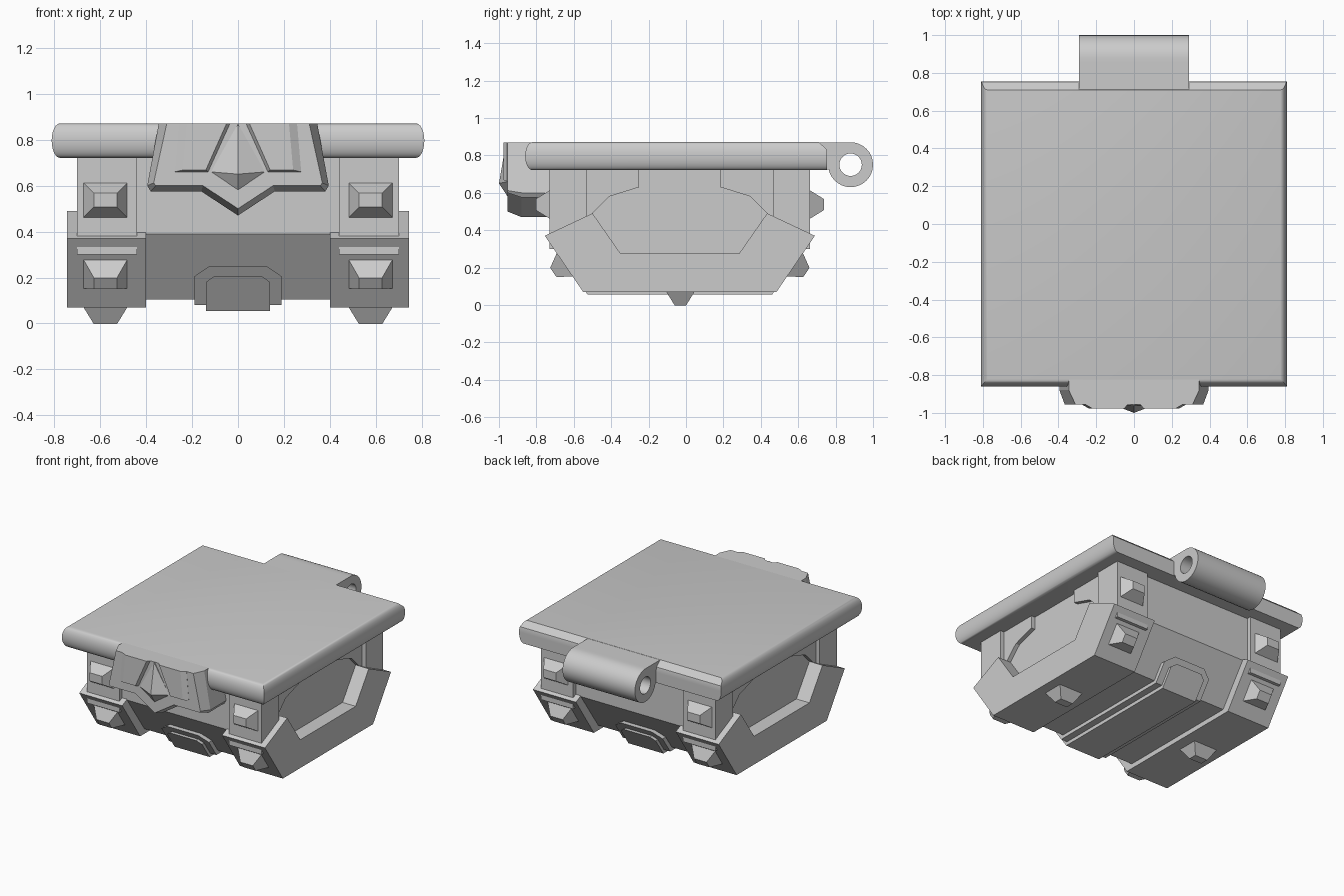
import bpy, bmesh
from math import sin, cos, pi, radians
from mathutils import Vector

old = bpy.data.objects.get("Cube")
if old:
    bpy.data.objects.remove(old, do_unlink=True)

grey = bpy.data.materials.new("plain_grey")
grey.use_nodes = True
grey.diffuse_color = (0.6, 0.6, 0.6, 1)
grey.node_tree.nodes["Principled BSDF"].inputs["Base Color"].default_value = (0.6, 0.6, 0.6, 1)

MID = -0.033          # y of the body's own symmetry plane
SIDES = (("left", 1), ("right", -1))
ENDS = (("front", 1), ("back", -1))


def flip(y, s):
    """Mirror a front y coordinate to the back when s is -1."""
    return MID + s * (y - MID)


def finish(name, bm, smooth=False):
    bmesh.ops.recalc_face_normals(bm, faces=bm.faces[:])
    mesh = bpy.data.meshes.new(name)
    bm.to_mesh(mesh)
    bm.free()
    mesh.materials.append(grey)
    if smooth:
        for p in mesh.polygons:
            p.use_smooth = True
        mesh.set_sharp_from_angle(angle=radians(30))
    obj = bpy.data.objects.new(name, mesh)
    bpy.context.collection.objects.link(obj)
    return obj


def loft(name, rings, closed=False, smooth=False):
    """Join equal rings of points; cap the ends unless closed."""
    bm = bmesh.new()
    vs = [[bm.verts.new(p) for p in r] for r in rings]
    n = len(vs[0])
    pairs = list(zip(vs, vs[1:])) + ([(vs[-1], vs[0])] if closed else [])
    for a, b in pairs:
        for i in range(n):
            j = (i + 1) % n
            bm.faces.new((a[i], a[j], b[j], b[i]))
    if not closed:
        bm.faces.new(vs[0])
        bm.faces.new(vs[-1])
    return finish(name, bm, smooth)


def hull(name, points):
    bm = bmesh.new()
    for p in points:
        bm.verts.new(p)
    out = bmesh.ops.convex_hull(bm, input=bm.verts[:])
    loose = {g for g in out["geom_interior"] + out["geom_unused"]
             if isinstance(g, bmesh.types.BMVert)}
    bmesh.ops.delete(bm, geom=list(loose), context='VERTS')
    bmesh.ops.dissolve_limit(bm, angle_limit=0.01, verts=bm.verts[:], edges=bm.edges[:])
    return finish(name, bm)


def side_prism(name, profile, x0, x1):
    """Extrude a (y, z) profile along x."""
    return loft(name, [[(x, y, z) for y, z in profile] for x in (x0, x1)])


def box(name, x0, x1, y0, y1, z0, z1):
    return side_prism(name, [(y0, z0), (y1, z0), (y1, z1), (y0, z1)], x0, x1)


def mirrored(half):
    return half + [(flip(y, -1), z) for y, z in reversed(half)]


def stud(name, base, normal, up, tip=(0.05, 0.03)):
    """Blunt four-sided spike standing on a surface."""
    base, n, v = Vector(base), Vector(normal).normalized(), Vector(up).normalized()
    u = n.cross(v)
    rings = []
    for h, (a, b) in ((-0.01, (0.095, 0.075)), (0, (0.095, 0.075)), (0.073, tip)):
        rings.append([base + n * h + u * a * i + v * b * j
                      for i, j in ((1, 1), (-1, 1), (-1, -1), (1, -1))])
    loft(name, rings)


# Lid with rounded front and sides and a chamfered back
rings = []
for i in range(13):
    t = -pi / 2 + pi * i / 12
    z = 0.796 + 0.075 * sin(t)
    x, front = 0.775 + 0.036 * cos(t), -0.82 - 0.04 * cos(t)
    back = 0.755 - max(0, z - 0.83) * 1.1
    rings.append([(-x, front, z), (x, front, z), (x, back, z), (-x, back, z)])
loft("lid", rings, smooth=True)

# Hinge barrel with a through hole, squared off where it joins the lid
outer, inner = [], []
for i in range(32):
    t = 2 * pi * i / 32
    c, s = cos(t), sin(t)
    r = 0.12
    if pi / 2 < t < pi:
        r /= max(abs(c), abs(s))
    outer.append((0.88 + r * c, 0.75 + r * s))
    inner.append((0.88 + 0.06 * c, 0.75 + 0.06 * s))
loft("hinge_barrel", [[(x, y, z) for y, z in p] for p, x in
                      ((outer, -0.29), (outer, 0.29), (inner, 0.29), (inner, -0.29))],
     closed=True, smooth=True)
box("hinge_web", -0.29, 0.29, 0.68, 0.765, 0.725, 0.87)

# Main body
side_prism("body", mirrored([(-0.70, 0.74), (-0.70, 0.39), (-0.50, 0.105)]), -0.64, 0.64)

# Side brackets, corner posts, corner panels and studs
bracket = mirrored([(-0.35, 0.275), (-0.50, 0.49), (-0.755, 0.37), (-0.55, 0.07)])
# order the outline as one loop: front half down, back half up
bracket = bracket[:4] + bracket[4:]
panel = [(-0.56, 0.74), (-0.25, 0.74), (-0.25, 0.63), (-0.41, 0.58), (-0.50, 0.49), (-0.56, 0.42)]
for side, sx in SIDES:
    side_prism(side + "_bracket", bracket, sx * 0.40, sx * 0.745)
    stud(side + "_foot_stud", (sx * 0.577, -0.03, 0.07), (0, 0, -1), (0, 1, 0))
    for end, sy in ENDS:
        name = end + "_" + side
        box(name + "_post", sx * 0.44, sx * 0.70,
            flip(-0.73, sy), flip(-0.53, sy), 0.30, 0.74)
        side_prism(name + "_panel", [(flip(y, sy), z) for y, z in panel], sx * 0.5, sx * 0.67)
        stud(name + "_upper_stud", (sx * 0.577, flip(-0.73, sy), 0.537), (0, -sy, 0), (0, 0, 1))
        stud(name + "_lower_stud", (sx * 0.577, flip(-0.649, sy), 0.215),
             (0, -0.826 * sy, -0.564), (0, -0.564 * sy, 0.826))

# Two-layer strap wrapped under the body
for name, wide, narrow, top, shoulder, low, out in (
        ("strap_base", 0.19, 0.125, 0.25, 0.205, 0.08, 0.035),
        ("strap_plate", 0.14, 0.105, 0.205, 0.18, 0.055, 0.06)):
    points = []
    for _, sx in SIDES:
        for _, sy in ENDS:
            for x, z in ((narrow, top), (wide, shoulder), (wide, low)):
                points.append((sx * x, flip(-0.70 + (0.39 - z) * 0.7 - out, sy), z))
    hull(name, points)


# Front clasp with a bevelled, pointed outline
def clasp_ring(y, half):
    pts = half + [(-x, z) for x, z in reversed(half) if x]
    return [(x, y, z) for x, z in pts]


rim = [(0.345, 0.87), (0.395, 0.60), (0.38, 0.575), (0.16, 0.575), (0, 0.47)]
face = [(0.31, 0.87), (0.367, 0.612), (0.358, 0.60), (0.153, 0.60), (0, 0.50)]
loft("clasp", [clasp_ring(-0.69, rim), clasp_ring(-0.88, rim), clasp_ring(-0.955, face)])

# Raised clasp plates and the faceted gem between them
foot = [(0.035, 0.87), (0.257, 0.87), (0.275, 0.66), (0.13, 0.66)]
crest = [(0.05, 0.87), (0.222, 0.87), (0.24, 0.668), (0.14, 0.668)]
for side, sx in SIDES:
    loft(side + "_clasp_plate", [[(sx * x, y, z) for x, z in ring] for ring, y in
                                 ((foot, -0.95), (foot, -0.956), (crest, -0.976))])
hull("clasp_gem", [(0, -0.94, 0.87), (0, -0.962, 0.87), (0.118, -0.954, 0.66),
                   (-0.118, -0.954, 0.66), (0, -1.0, 0.65), (0, -0.954, 0.58)])
